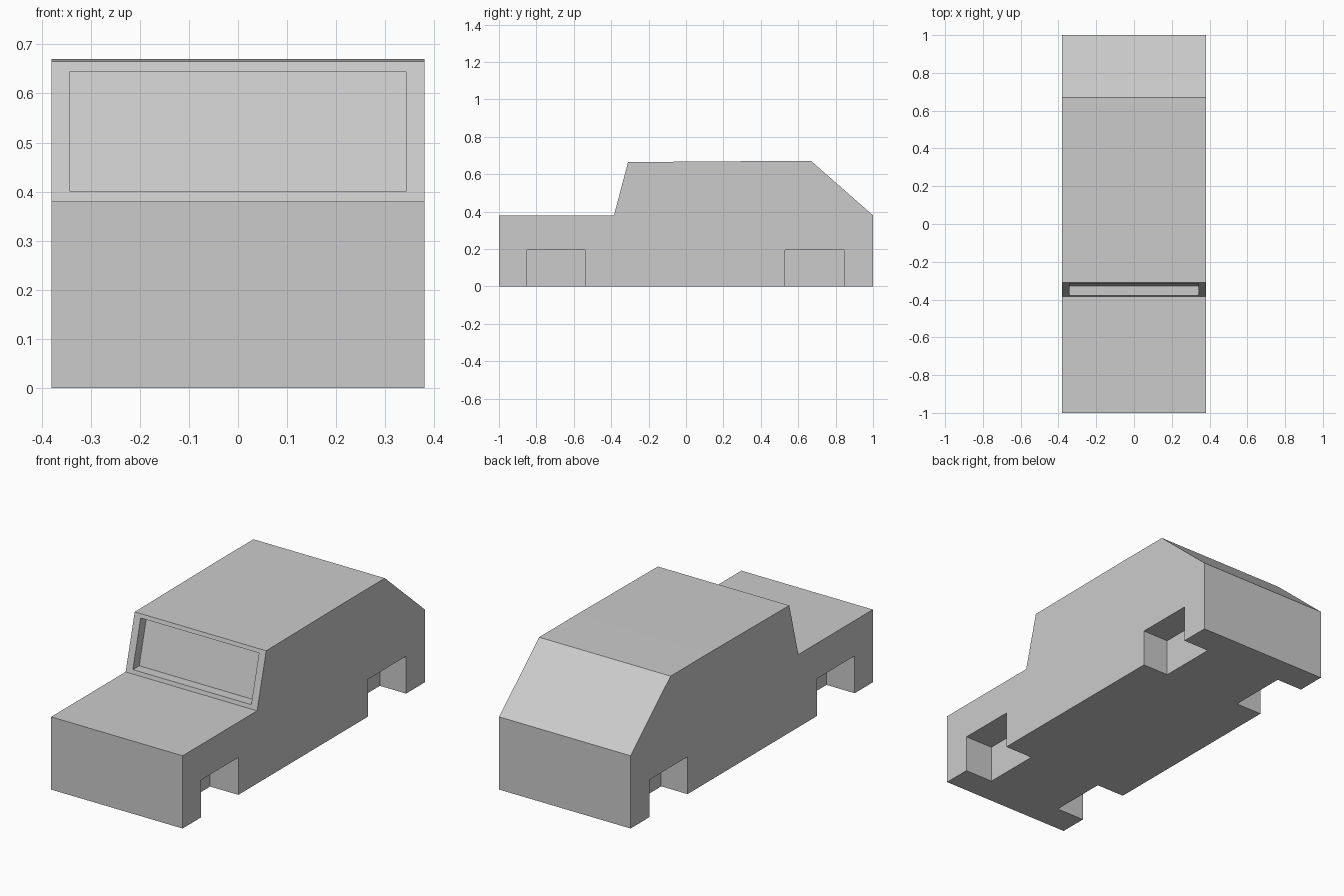
import bpy, bmesh

if "Cube" in bpy.data.objects:
    bpy.data.objects.remove(bpy.data.objects["Cube"])

HALF_W = 0.38


def prism(name, profile, x0, x1):
    """Extrude a (y, z) profile along x from x0 to x1."""
    bm = bmesh.new()
    face = bm.faces.new([bm.verts.new((x0, y, z)) for y, z in profile])
    ext = bmesh.ops.extrude_face_region(bm, geom=[face])
    moved = [v for v in ext["geom"] if isinstance(v, bmesh.types.BMVert)]
    bmesh.ops.translate(bm, verts=moved, vec=(x1 - x0, 0, 0))
    bmesh.ops.recalc_face_normals(bm, faces=bm.faces)
    mesh = bpy.data.meshes.new(name)
    bm.to_mesh(mesh)
    bm.free()
    obj = bpy.data.objects.new(name, mesh)
    bpy.context.collection.objects.link(obj)
    return obj


def cut(target, cutter):
    cutter.hide_render = True
    cutter.display_type = 'WIRE'
    mod = target.modifiers.new(cutter.name, 'BOOLEAN')
    mod.operation = 'DIFFERENCE'
    mod.solver = 'EXACT'
    mod.object = cutter


# Car body: side silhouette with bonnet, cabin and sloping tail
body = prism("car_body", [
    (-1, 0), (1, 0), (1, 0.38), (0.67, 0.67), (0.36, 0.67),
    (-0.31, 0.665), (-0.385, 0.38), (-1, 0.38)], -HALF_W, HALF_W)

# Windscreen recess, parallel to the raked frame
cut(body, prism("windscreen_cutter", [
    (-0.5, 0.40), (-0.327, 0.40), (-0.263, 0.645), (-0.5, 0.645)],
    -0.342, 0.342))

# Wheel arches on both sides: (name, y start, y end, depth)
for name, y0, y1, depth in (("front", -0.85, -0.54, 0.163),
                            ("rear", 0.53, 0.845, 0.152)):
    for label, side in (("left", -1), ("right", 1)):
        cut(body, prism(f"{name}_{label}_arch_cutter", [
            (y0, -0.1), (y1, -0.1), (y1, 0.195), (y0, 0.195)],
            side * (HALF_W - depth), side * (HALF_W + 0.1)))
